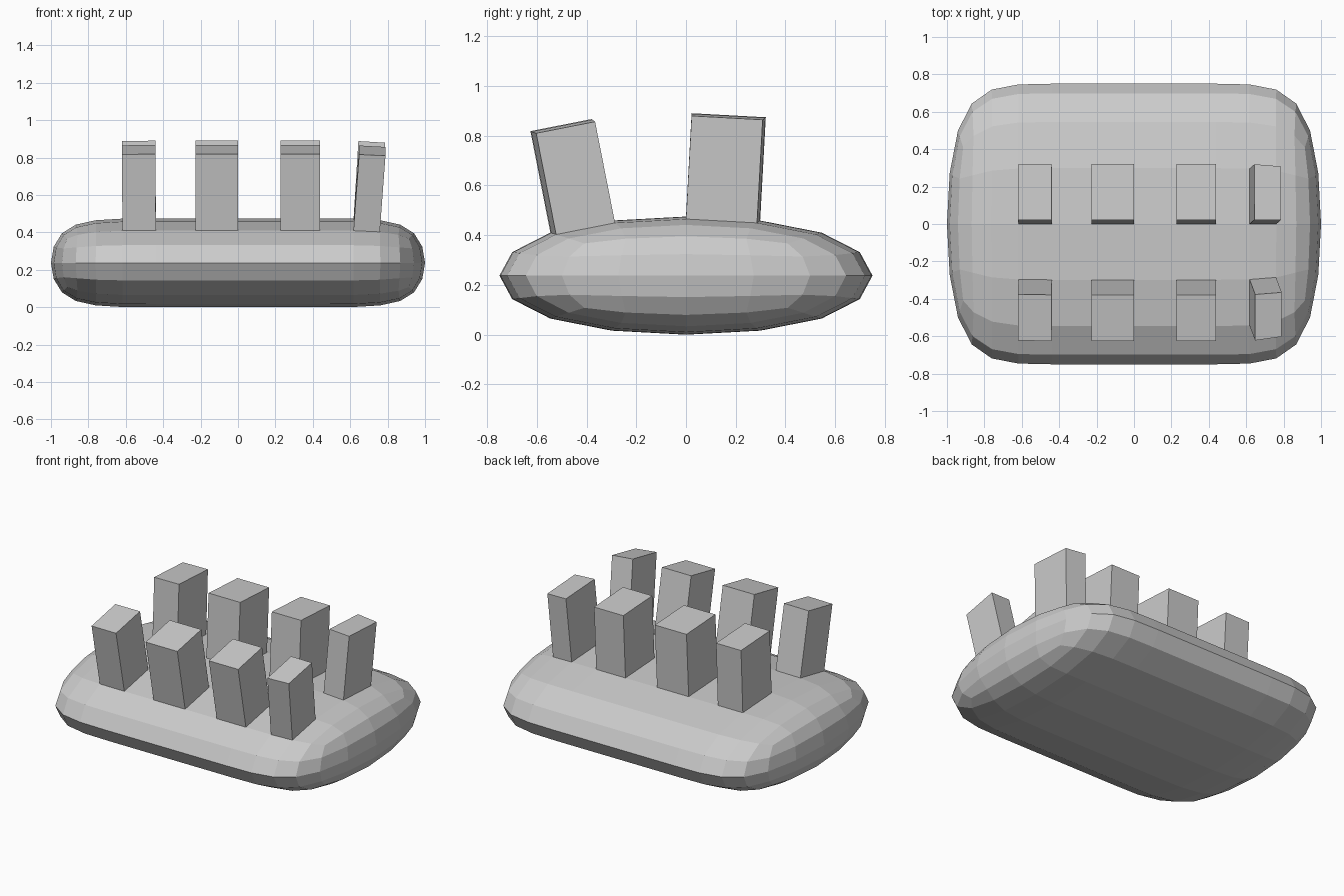
import bpy, bmesh
from mathutils import Vector

if "Cube" in bpy.data.objects:
    bpy.data.objects.remove(bpy.data.objects["Cube"])

# pillow cage: box with two loops, rounded by two levels of subdivision
bm = bmesh.new()
bmesh.ops.create_cube(bm, size=2)
for x in (-0.51, 0.51):
    bmesh.ops.bisect_plane(bm, geom=bm.verts[:] + bm.edges[:] + bm.faces[:],
                           plane_co=(x, 0, 0), plane_no=(1, 0, 0))
bmesh.ops.scale(bm, vec=(1.02, 0.818, 0.257), verts=bm.verts)
mesh = bpy.data.meshes.new("studded_cushion")
bm.to_mesh(mesh)
bm.free()
obj = bpy.data.objects.new("studded_cushion", mesh)
bpy.context.collection.objects.link(obj)
sub = obj.modifiers.new("rounding", 'SUBSURF')
sub.levels = sub.render_levels = 2
bpy.context.view_layer.objects.active = obj
obj.select_set(True)
bpy.ops.object.modifier_apply(modifier=sub.name)

# fit the rounded body to its final size, standing on the floor
bm = bmesh.new()
bm.from_mesh(mesh)
half = [max(abs(v.co[i]) for v in bm.verts) for i in range(3)]
for v in bm.verts:
    v.co = Vector((v.co.x / half[0], v.co.y / half[1] * 0.75,
                   (v.co.z / half[2] + 1) * 0.2375))
bm.normal_update()

# two rows of studs pulled out of single top faces
top = [f for f in bm.faces if f.normal.z > 0.5]
picks = []
for x in (-0.52, -0.11, 0.325, 0.685):
    for y in (-0.425, 0.15):
        picks.append(min(top, key=lambda f: (f.calc_center_median().xy - Vector((x, y))).length))
studs = bmesh.ops.extrude_discrete_faces(bm, faces=picks)["faces"]
for f in studs:
    f.normal_update()
    bmesh.ops.translate(bm, vec=f.normal * 0.416, verts=f.verts[:])
bmesh.ops.recalc_face_normals(bm, faces=bm.faces[:])
for f in bm.faces:
    f.smooth = False
bm.to_mesh(mesh)
bm.free()
mesh.update()
